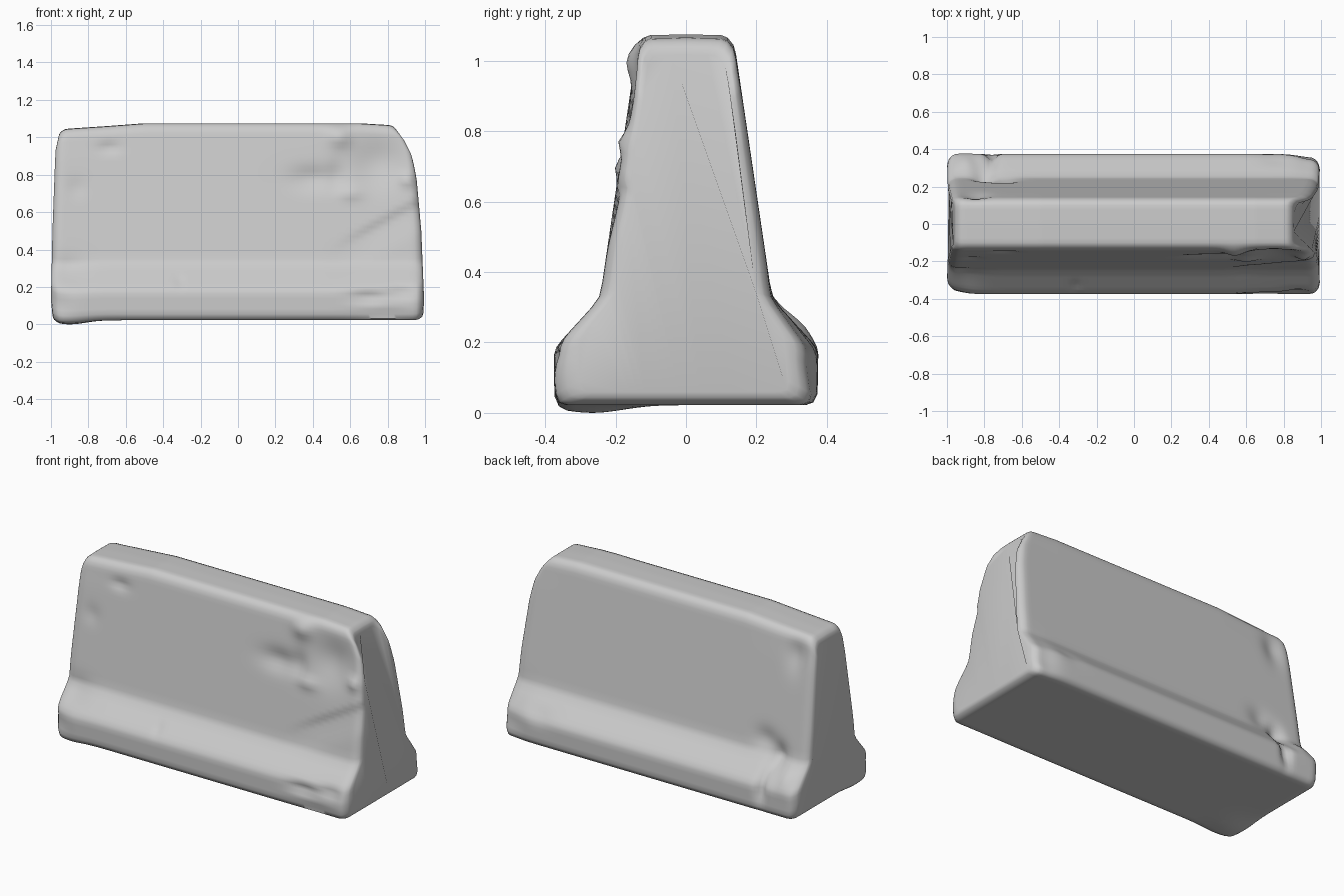
import bpy, bmesh, math
from mathutils import Vector

if "Cube" in bpy.data.objects:
    bpy.data.objects.remove(bpy.data.objects["Cube"])

# Half cross-section (y, z) from bottom centre to top centre
HALF = [(0, .022), (.34, .022), (.362, .03), (.374, .055), (.375, .165), (.368, .187),
        (.352, .208), (.27, .298), (.247, .33), (.238, .37), (.142, 1.02), (.135, 1.045),
        (.118, 1.066), (.10, 1.073), (0, 1.075)]
# Outline of the two ends: (z, x)
RIGHT = [(0, .99), (.1, .995), (.5, .98), (.8, .955), (.94, .93), (1.02, .895), (1.08, .85)]
LEFT = [(0, -.99), (.1, -1), (.5, -.992), (1.0, -.975), (1.08, -.96)]
# Height change of the top edge: (x, dz)
TOP = [(-1, -.035), (-.7, -.015), (-.5, 0), (.65, 0), (.85, -.012), (1, -.03)]
# Side damage: (x, z, radius x, radius z, inward depth)
FRONT = [(.75, .86, .14, .13, .035), (.40, .78, .12, .06, .025), (.53, .79, .05, .08, .015),
         (.54, 1.0, .06, .05, -.025), (.60, .70, .07, .03, -.015),
         (-.69, .95, .06, .03, .015), (-.86, .73, .05, .05, .008),
         (.70, .15, .10, .025, .03), (.88, .17, .09, .03, .025), (.78, .06, .15, .02, .012),
         (-.92, .28, .1, .07, .02), (-.97, .12, .07, .1, .025), (-.31, .23, .02, .03, .008),
         (.9, .77, .04, .03, -.02)]
BACK = [(-.76, .17, .03, .08, .035), (-.80, .32, .05, .07, .04), (-.70, .40, .07, .06, .02),
        (-.90, .25, .05, .05, -.02), (-.85, .93, .06, .1, .02), (.95, .15, .09, .13, .03),
        (.75, .2, .08, .04, .01)]


def lerp_table(table, v):
    if v <= table[0][0]:
        return table[0][1]
    for (a, p), (b, q) in zip(table, table[1:]):
        if v <= b:
            return p + (q - p) * (v - a) / (b - a)
    return table[-1][1]


def smooth(a, b, v):
    t = max(0, min(1, (v - a) / (b - a)))
    return t * t * (3 - 2 * t)


def dent(table, x, z):
    return sum(d * math.exp(-((x - cx) / rx) ** 2 - ((z - cz) / rz) ** 2)
               for cx, cz, rx, rz, d in table)


def resample(points, step):
    out = []
    for a, b in zip(points, points[1:]):
        n = max(1, round((Vector(b) - Vector(a)).length / step))
        out += [tuple(Vector(a).lerp(Vector(b), i / n)) for i in range(n)]
    return out + [points[-1]]


def shape(u, y, z):
    """Move a point of the clean barrier into its worn position."""
    # rounded vertical corners at the ends
    r = .055
    d = max(0, r - (1 - abs(u)))
    k = r - math.sqrt(max(0, r * r - d * d))
    y2 = y * (1 - k / .30)
    z2 = .5 + (z - .5) * (1 - k / .70)
    # end outlines
    if u > 0:
        x = u + (lerp_table(RIGHT, z) - 1) * smooth(.55, 1, u)
    else:
        x = u + (lerp_table(LEFT, z) + 1) * smooth(-.7, -1, u)
    # uneven top and one dipped foot
    z2 += lerp_table(TOP, x) * smooth(.85, 1.06, z)
    z2 -= .022 * math.exp(-((x + .9) / .12) ** 2 - ((y + .27) / .12) ** 2) * smooth(.3, .03, z)
    # dents and chips on the long sides
    w = smooth(.08, .14, abs(y))
    if y < 0:
        y2 += w * dent(FRONT, x, z)
        # shallow slanted crease low on the right
        s = z - (.42 + (x - .5) * .55)
        y2 += w * .012 * smooth(0, -.03, s) * smooth(-.22, -.03, s) * smooth(.45, .75, x)
    else:
        y2 -= w * dent(BACK, x, z)
    return x, y2, z2


# Closed section ring and stations along the length
half = resample(HALF, .025)
ring = half + [(-y, z) for y, z in reversed(half[1:-1])]
stations = [-1 + .02 * i for i in range(101)]
stations = sorted(stations + [s * e for s in (-1, 1) for e in (.995, .99, .97)])

bm = bmesh.new()
rows = [[bm.verts.new(shape(u, y, z)) for y, z in ring] for u in stations]
n = len(ring)
for a, b in zip(rows, rows[1:]):
    for i in range(n):
        j = (i + 1) % n
        bm.faces.new((a[i], a[j], b[j], b[i]))
bm.faces.new(rows[0])
bm.faces.new(rows[-1])
bmesh.ops.remove_doubles(bm, verts=bm.verts[:], dist=.0005)
bmesh.ops.recalc_face_normals(bm, faces=bm.faces[:])

mesh = bpy.data.meshes.new("concrete_barrier")
bm.to_mesh(mesh)
bm.free()
barrier = bpy.data.objects.new("concrete_barrier", mesh)
bpy.context.collection.objects.link(barrier)
bpy.context.view_layer.objects.active = barrier
barrier.select_set(True)
bpy.ops.object.shade_smooth_by_angle(angle=math.radians(60))
